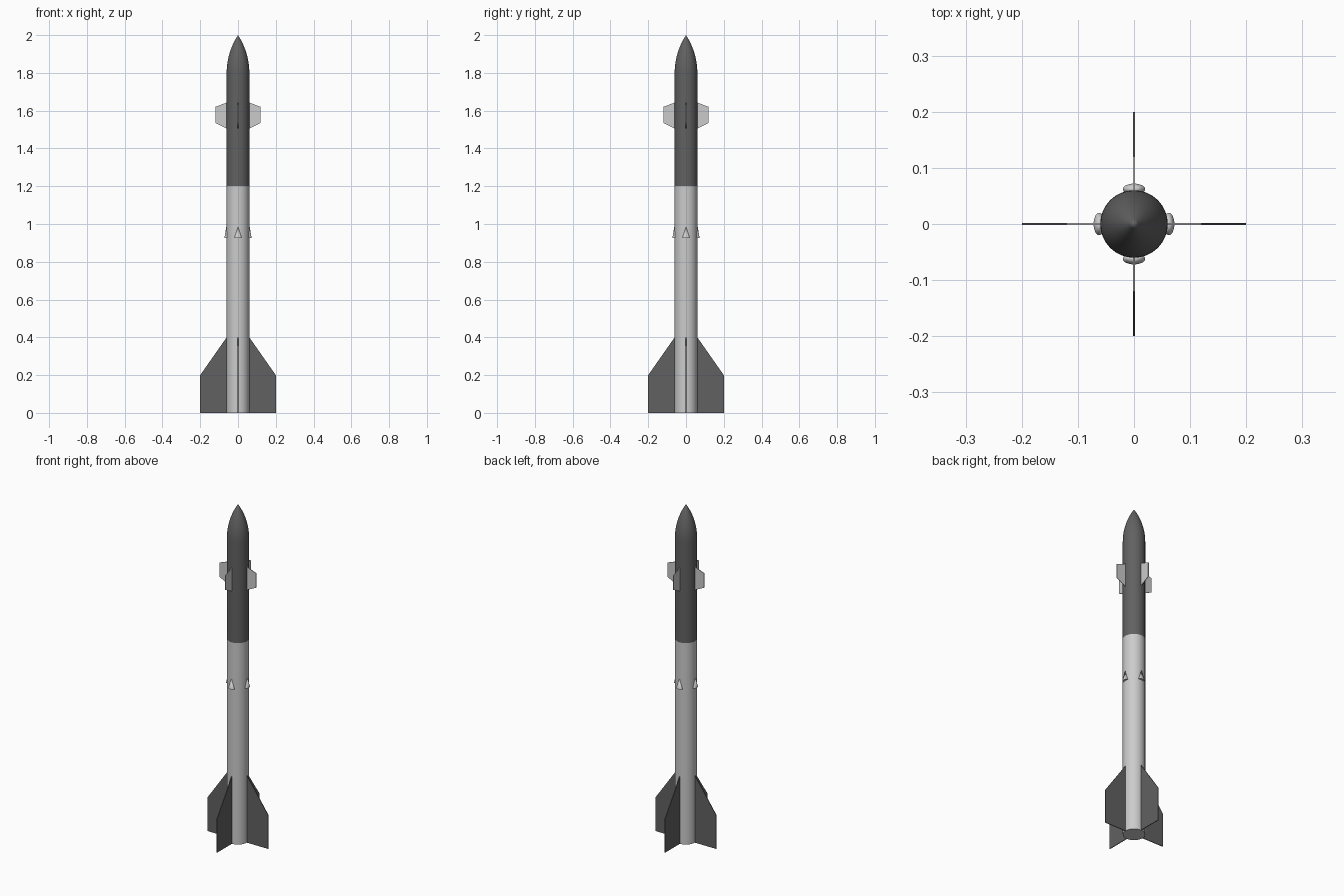
import bpy, bmesh, math
from mathutils import Matrix

if "Cube" in bpy.data.objects:
    bpy.data.objects.remove(bpy.data.objects["Cube"])

R = 0.06  # body radius

dark = bpy.data.materials.new("dark_grey")
dark.diffuse_color = (0.12, 0.12, 0.12, 1)
dark.use_nodes = True
dark.node_tree.nodes["Principled BSDF"].inputs["Base Color"].default_value = dark.diffuse_color


def finish(name, bm, mat=None, smooth=False):
    bmesh.ops.recalc_face_normals(bm, faces=bm.faces)
    mesh = bpy.data.meshes.new(name)
    bm.to_mesh(mesh)
    bm.free()
    ob = bpy.data.objects.new(name, mesh)
    bpy.context.collection.objects.link(ob)
    if mat:
        mesh.materials.append(mat)
    if smooth:
        bpy.ops.object.select_all(action='DESELECT')
        ob.select_set(True)
        bpy.context.view_layer.objects.active = ob
        bpy.ops.object.shade_smooth_by_angle(angle=math.radians(35))
    return ob


def lathe(name, profile, mat=None, steps=64):
    bm = bmesh.new()
    vs = [bm.verts.new((r, 0, z)) for r, z in profile]
    es = [bm.edges.new(p) for p in zip(vs, vs[1:])]
    bmesh.ops.spin(bm, geom=vs + es, axis=(0, 0, 1), cent=(0, 0, 0),
                   angle=math.tau, steps=steps)
    bmesh.ops.remove_doubles(bm, verts=bm.verts, dist=1e-5)
    return finish(name, bm, mat, True)


def plate(name, profile, thick, angle, mat=None):
    # flat fin from an (r, z) outline, turned about the body axis
    bm = bmesh.new()
    face = bm.faces.new([bm.verts.new((r, -thick / 2, z)) for r, z in profile])
    ext = bmesh.ops.extrude_face_region(bm, geom=[face])["geom"]
    bmesh.ops.translate(bm, vec=(0, thick, 0),
                        verts=[v for v in ext if isinstance(v, bmesh.types.BMVert)])
    bmesh.ops.transform(bm, matrix=Matrix.Rotation(angle, 4, 'Z'), verts=bm.verts)
    return finish(name, bm, mat)


def fairing(name, angle):
    # flattened cone, half sunk in the body, point upward
    bm = bmesh.new()
    bmesh.ops.create_cone(bm, cap_ends=True, segments=32, radius1=0.02,
                          radius2=0.0, depth=0.06)
    m = (Matrix.Rotation(angle, 4, 'Z') @ Matrix.Translation((0.062, 0, 0.955))
         @ Matrix.Diagonal((0.5, 1, 1, 1)))
    bmesh.ops.transform(bm, matrix=m, verts=bm.verts)
    return finish(name, bm, None, True)


# lower body tube
lathe("lower_body", [(0, 0), (R, 0), (R, 1.2), (0, 1.2)])

# upper body with ogive nose
rho = (R * R + 0.2 ** 2) / (2 * R)
nose = []
for i in range(17):
    d = 0.2 * i / 16
    nose.append((max(0, math.sqrt(rho * rho - d * d) - rho + R), 1.8 + d))
nose[-1] = (0, 2.0)
lathe("upper_body_and_nose", [(0, 1.2), (R, 1.2)] + nose, dark)

# four tail fins, four forward fins and four small fairings
for k in range(4):
    a = k * math.pi / 2
    plate(f"tail_fin_{k + 1}",
          [(0.055, 0), (0.2, 0), (0.2, 0.2), (0.06, 0.4), (0.055, 0.4)], 0.004, a, dark)
    plate(f"forward_fin_{k + 1}",
          [(0.055, 1.505), (0.06, 1.505), (0.12, 1.535), (0.12, 1.62),
           (0.06, 1.643), (0.055, 1.643)], 0.004, a)
    fairing(f"side_fairing_{k + 1}", a)
